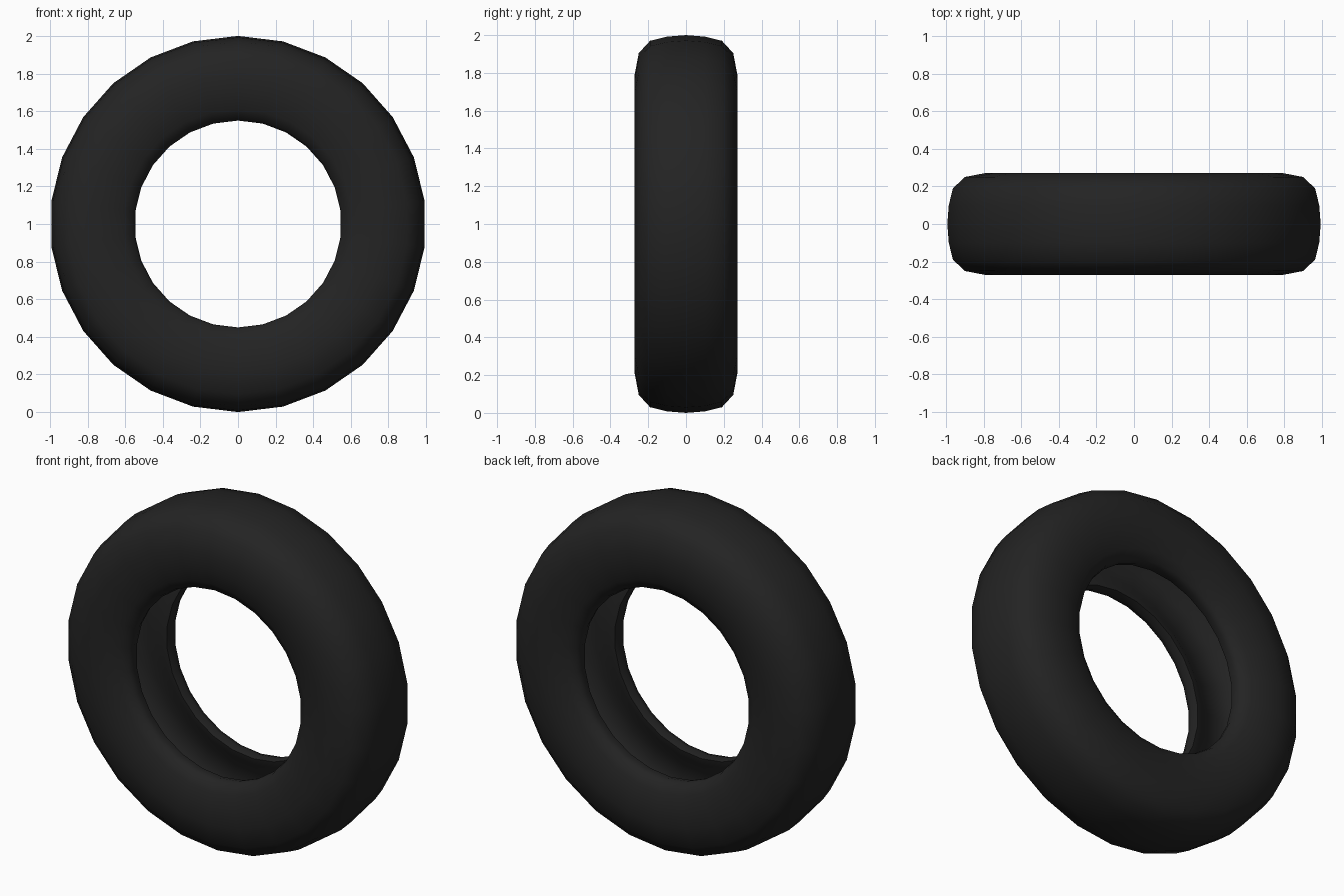
import bpy, bmesh, math

if "Cube" in bpy.data.objects:
    bpy.data.objects.remove(bpy.data.objects["Cube"])

SEGMENTS = 26

# Half cross-section as (y, radius): tread centre -> sidewall -> bead -> hollow inside
half = [(0, 1.0), (0.10, 0.992), (0.19, 0.97), (0.25, 0.905), (0.272, 0.79),
        (0.268, 0.70), (0.245, 0.61), (0.215, 0.56), (0.18, 0.55), (0.14, 0.56),
        (0.15, 0.60), (0.20, 0.68), (0.22, 0.78), (0.20, 0.87), (0.13, 0.92), (0, 0.935)]
profile = half + [(-y, r) for y, r in reversed(half[1:-1])]

# Tyre: closed profile revolved about the y axis
bm = bmesh.new()
rings = []
for i in range(SEGMENTS):
    a = 2 * math.pi * i / SEGMENTS
    rings.append([bm.verts.new((r * math.sin(a), y, 1 + r * math.cos(a))) for y, r in profile])
n = len(profile)
for i in range(SEGMENTS):
    p, q = rings[i], rings[(i + 1) % SEGMENTS]
    for j in range(n):
        k = (j + 1) % n
        bm.faces.new((p[j], p[k], q[k], q[j]))
bmesh.ops.recalc_face_normals(bm, faces=bm.faces)
mesh = bpy.data.meshes.new("tyre")
bm.to_mesh(mesh)
bm.free()
tyre = bpy.data.objects.new("tyre", mesh)
bpy.context.collection.objects.link(tyre)

# Black rubber
rubber = bpy.data.materials.new("black rubber")
rubber.diffuse_color = (0.017, 0.017, 0.017, 1)
rubber.use_nodes = True
rubber.node_tree.nodes["Principled BSDF"].inputs["Base Color"].default_value = rubber.diffuse_color
mesh.materials.append(rubber)

# Smooth shading
bpy.context.view_layer.objects.active = tyre
tyre.select_set(True)
bpy.ops.object.shade_smooth_by_angle(angle=math.radians(60))
